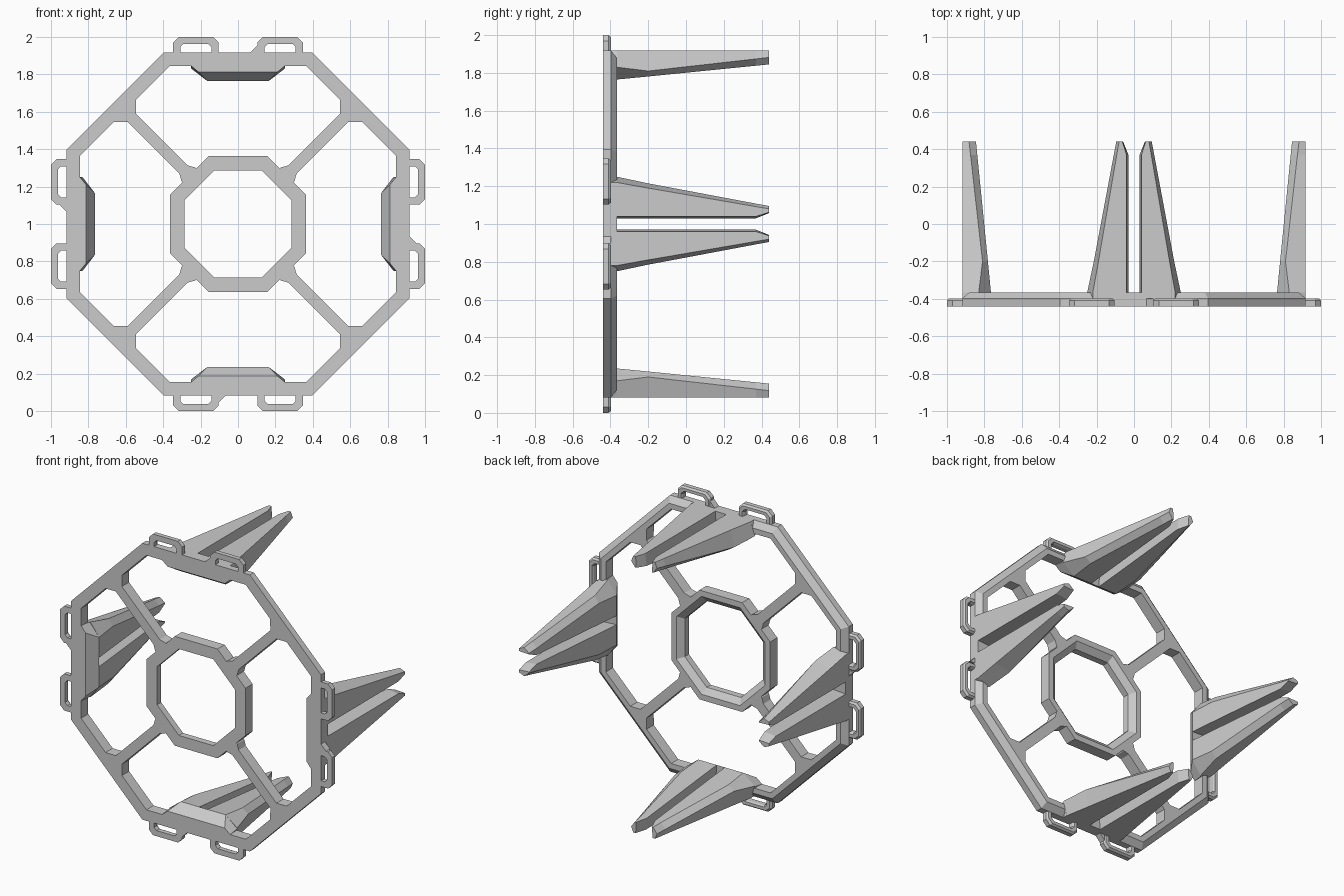
import bpy, bmesh, math
from mathutils import Matrix

if "Cube" in bpy.data.objects:
    bpy.data.objects.remove(bpy.data.objects["Cube"])

FRONT, STEP, BACK = -0.44, -0.397, -0.365
ROOT2 = math.sqrt(2)

grey = bpy.data.materials.new("plain grey")
grey.use_nodes = True
grey.diffuse_color = (0.6, 0.6, 0.6, 1)
grey.node_tree.nodes["Principled BSDF"].inputs["Base Color"].default_value = (0.6, 0.6, 0.6, 1)


def loft(name, sections, closed=False, angle=0):
    """Skin (y, outline) sections, turn them about the hub and lift to z = 1."""
    bm = bmesh.new()
    loops = [[bm.verts.new((x, y, z)) for x, z in pts] for y, pts in sections]
    pairs = list(zip(loops, loops[1:]))
    if closed:
        pairs.append((loops[-1], loops[0]))
    else:
        bm.faces.new(loops[0])
        bm.faces.new(loops[-1])
    n = len(loops[0])
    for a, b in pairs:
        for i in range(n):
            j = (i + 1) % n
            bm.faces.new((a[i], a[j], b[j], b[i]))
    bmesh.ops.recalc_face_normals(bm, faces=bm.faces)
    bm.transform(Matrix.Translation((0, 0, 1)) @ Matrix.Rotation(angle, 4, "Y"))
    mesh = bpy.data.meshes.new(name)
    bm.to_mesh(mesh)
    bm.free()
    mesh.materials.append(grey)
    obj = bpy.data.objects.new(name, mesh)
    bpy.context.collection.objects.link(obj)
    return obj


def octagon(a, h):
    return [(a, -h), (a, h), (h, a), (-h, a), (-a, h), (-a, -h), (-h, -a), (h, -a)]


def mirrored(half):
    """Close a right-hand outline with its mirror image."""
    return half + [(-x, z) for x, z in reversed(half)]


# Outer frame, chamfered around its back outer edge
outer, inner = octagon(0.918, 0.395), octagon(0.845, 0.365)
loft("outer_frame", [(FRONT, outer), (STEP, outer), (BACK, octagon(0.88, 0.379)),
                     (BACK, inner), (FRONT, inner)], closed=True)

# Hub ring, chamfered around its back inner edge
outer, inner = octagon(0.363, 0.157), octagon(0.287, 0.126)
loft("hub_ring", [(FRONT, outer), (BACK, outer), (BACK, octagon(0.325, 0.142)),
                  (STEP, inner), (FRONT, inner)], closed=True)

# Diagonal spokes, flared at both ends
spoke = mirrored([(0.052, 0.36), (0.052, 0.375), (0.032, 0.41), (0.032, 0.803),
                  (0.085, 1.21 / ROOT2), (0.085, 0.865)])
for k in range(4):
    loft("spoke", [(FRONT, spoke), (BACK, spoke)], angle=math.radians(45 + 90 * k))

# Four sides, each with a base block, two tapered prongs and two loops
block_front = mirrored([(0.22, 0.918), (0.25, 0.845), (0.21, 0.812)])
block_back = mirrored([(0.22, 0.918), (0.25, 0.835), (0.165, 0.765)])


def prong(s, gap_out, gap_in, top, side, side_z, low, low_z):
    pts = [(gap_out, 0.918), (top, 0.918), (side, side_z), (low, low_z), (gap_in, low_z)]
    return [(s * x, z) for x, z in pts]


def loop_outline(centre, half, height, cut, foot=0.91):
    """Open-footed arch from one foot to the other."""
    return [(centre - half, foot), (centre - half, height - cut),
            (centre - half + cut, height), (centre + half - cut, height),
            (centre + half, height - cut), (centre + half, foot)]


for k in range(4):
    turn = math.radians(90 * k)
    loft("prong_base", [(FRONT, block_front), (BACK, block_back)], angle=turn)
    for s in (-1, 1):
        loft("prong", [
            (BACK, prong(s, 0.04, 0.03, 0.22, 0.25, 0.83, 0.165, 0.765)),
            (-0.2, prong(s, 0.04, 0.03, 0.19, 0.215, 0.81, 0.17, 0.781)),
            (0.37, prong(s, 0.04, 0.03, 0.092, 0.108, 0.874, 0.075, 0.838)),
            (0.44, prong(s, 0.062, 0.058, 0.08, 0.095, 0.882, 0.066, 0.845)),
        ], angle=turn)
        arch = loop_outline(s * 0.225, 0.122, 1.0, 0.03)
        arch_back = loop_outline(s * 0.225, 0.112, 0.99, 0.027)
        hole = loop_outline(s * 0.225, 0.083, 0.963, 0.017)
        hole_back = loop_outline(s * 0.225, 0.09, 0.97, 0.019)
        loft("strap_loop", [(FRONT, arch), (-0.41, arch), (STEP, arch_back),
                            (STEP, hole_back), (-0.41, hole), (FRONT, hole)],
             closed=True, angle=turn)
        # Small gusset where the loop meets the frame
        x = s * 0.103
        gusset = [(x, 0.91), (x, 0.955), (x - s * 0.037, 0.918), (x - s * 0.037, 0.91)]
        if s > 0:
            loft("loop_gusset", [(FRONT, gusset), (STEP, gusset)], angle=turn)
